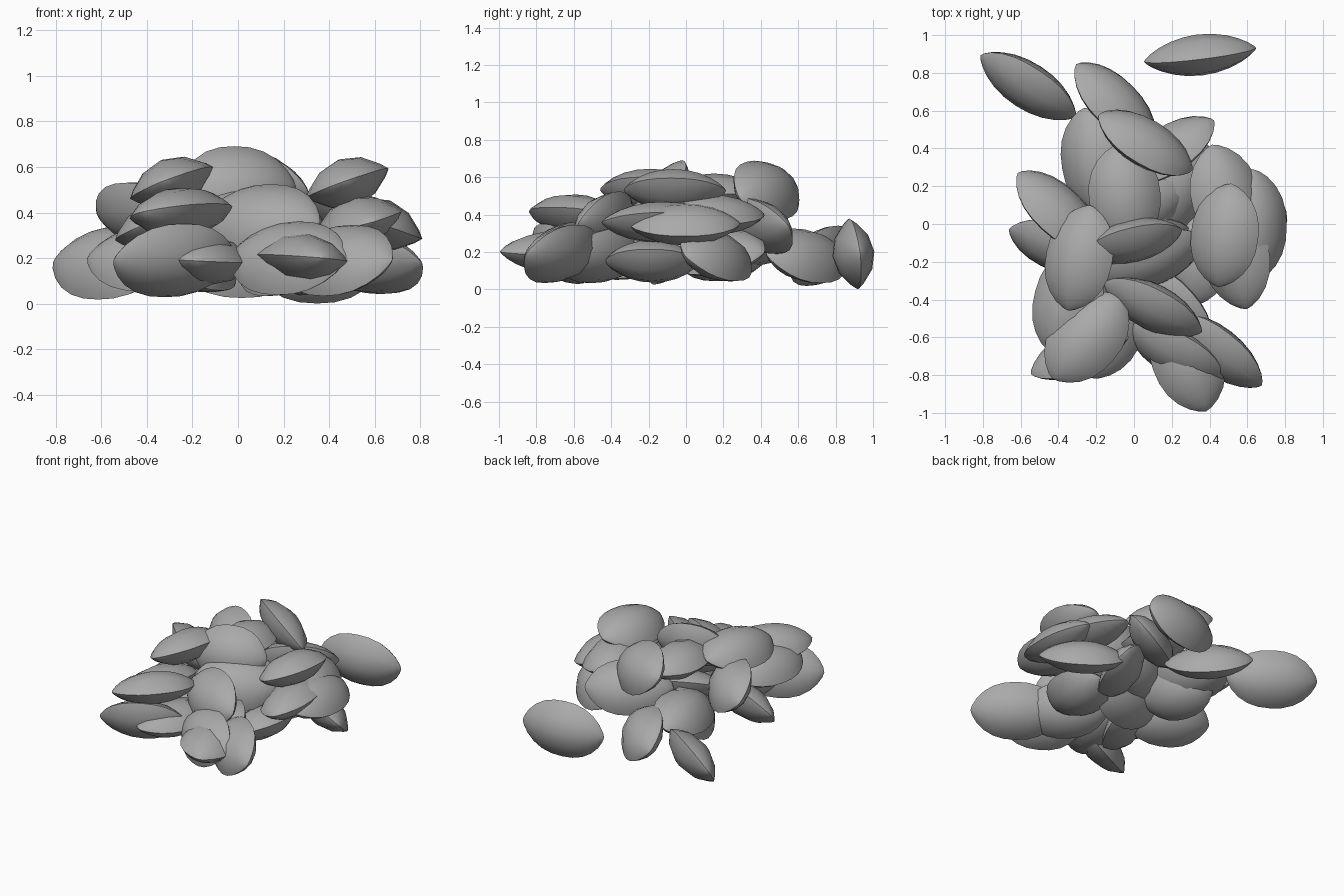
import bpy, math

if "Cube" in bpy.data.objects:
    bpy.data.objects.remove(bpy.data.objects["Cube"])

LENGTH, WIDTH, THICK = 0.60, 0.38, 0.22
STATIONS, SIDES = 12, 12

shell_grey = bpy.data.materials.new("shell_grey")
shell_grey.diffuse_color = (0.40, 0.40, 0.40, 1)
shell_grey.use_nodes = True
shell_grey.node_tree.nodes["Principled BSDF"].inputs["Base Color"].default_value = shell_grey.diffuse_color


def seed_mesh():
    """Pointed, lens-shaped seed with a sharp rim all the way round."""
    verts, faces = [(-LENGTH / 2, 0, 0)], []
    for i in range(1, STATIONS):
        t = -math.cos(math.pi * i / STATIONS)
        half_w = WIDTH / 2 * (1 - abs(t) ** 2.4) ** 0.69
        half_t = THICK / 2 * (1 - t * t) ** 0.8
        for j in range(SIDES):
            a = 2 * math.pi * j / SIDES
            u = math.cos(a)
            side = 0 if j % (SIDES // 2) == 0 else math.copysign(1, math.sin(a))
            verts.append((t * LENGTH / 2, u * half_w, side * half_t * (1 - abs(u) ** 2.2)))
    verts.append((LENGTH / 2, 0, 0))
    last = len(verts) - 1
    for j in range(SIDES):
        k = (j + 1) % SIDES
        faces.append((0, 1 + k, 1 + j))
        for i in range(STATIONS - 2):
            a, b = 1 + i * SIDES, 1 + (i + 1) * SIDES
            faces.append((a + j, a + k, b + k, b + j))
        c = 1 + (STATIONS - 2) * SIDES
        faces.append((c + j, c + k, last))
    mesh = bpy.data.meshes.new("seed")
    mesh.from_pydata(verts, [], faces)
    mesh.materials.append(shell_grey)
    return mesh


# Each seed: x, y, z, heading, pitch, roll about its long axis (degrees), length factor
top_layer = [
    (0.06, 0.43, 0.53, -30, 8, -54, 0.97),
    (0.48, -0.06, 0.53, 83, 0, -20, 0.92),
    (-0.29, -0.18, 0.53, 78, 0, -22, 0.95),
    (-0.05, 0.15, 0.51, 95, 0, 0, 0.93),
    (0.00, -0.09, 0.515, 13, 0, 68, 0.87),
]
middle_layer = [
    (0.10, -0.44, 0.36, -27, 0, 60, 0.97),
    (0.49, 0.13, 0.40, 105, 0, 15, 1),
    (0.63, -0.01, 0.35, 90, 0, 20, 1),
    (0.53, -0.14, 0.36, 102, 0, -16, 1.06),
    (0.18, 0.39, 0.34, 33, 0, -52, 0.97),
    (-0.21, 0.32, 0.24, 100, 0, -25, 1),
    (-0.40, 0.07, 0.39, -43, 0, -48, 0.98),
    (0.11, -0.19, 0.37, 25, 0, 50, 0.95),
    (-0.35, -0.40, 0.34, 75, 0, -20, 1),
    (-0.25, -0.60, 0.40, 50, 0, -12, 0.95),
]
bottom_layer = [
    (0.33, -0.18, 0.15, 85, 0, -20, 0.85),
    (0.57, 0.16, 0.18, -35, 0, -45, 0.96),
    (-0.38, -0.13, 0.20, -20, 0, 50, 1),
    (0.00, 0.05, 0.28, 25, 0, 30, 1),
    (-0.28, -0.67, 0.19, 25, 0, -58, 0.98),
    (-0.13, -0.53, 0.19, 73, 0, 3, 1),
    (0.22, -0.68, 0.20, -28, 0, 58, 0.97),
    (0.44, -0.67, 0.19, -38, 0, 55, 1),
    (0.28, -0.71, 0.20, -70, 0, -5, 1),
    (0.00, -0.08, 0.19, 10, 0, 60, 1),
    (0.24, 0.16, 0.20, 60, 0, 40, 1),
    (-0.20, 0.20, 0.19, 110, 0, -50, 0.9),
    (-0.20, -0.32, 0.18, 60, 0, 40, 1),
    (0.21, -0.44, 0.18, -48, 0, 50, 0.95),
]
# Seeds that rolled clear of the heap
loose_seeds = [
    (-0.56, 0.73, 0.18, -33, 0, 58, 1),
    (0.35, 0.895, 0.19, 7, 0, 97, 1),
    (-0.10, 0.64, 0.18, -45, 0, -50, 0.97),
]

mesh = seed_mesh()
for label, layer in (("top_seed", top_layer), ("middle_seed", middle_layer),
                     ("bottom_seed", bottom_layer), ("loose_seed", loose_seeds)):
    for x, y, z, heading, pitch, roll, stretch in layer:
        seed = bpy.data.objects.new(label, mesh)
        seed.location = (x, y, z)
        seed.rotation_euler = [math.radians(d) for d in (roll, pitch, heading)]
        seed.scale.x = stretch
        bpy.context.collection.objects.link(seed)

# Smooth shells, sharp rims (all seeds share one mesh)
bpy.context.view_layer.objects.active = seed
seed.select_set(True)
bpy.ops.object.shade_smooth_by_angle(angle=math.radians(40))
